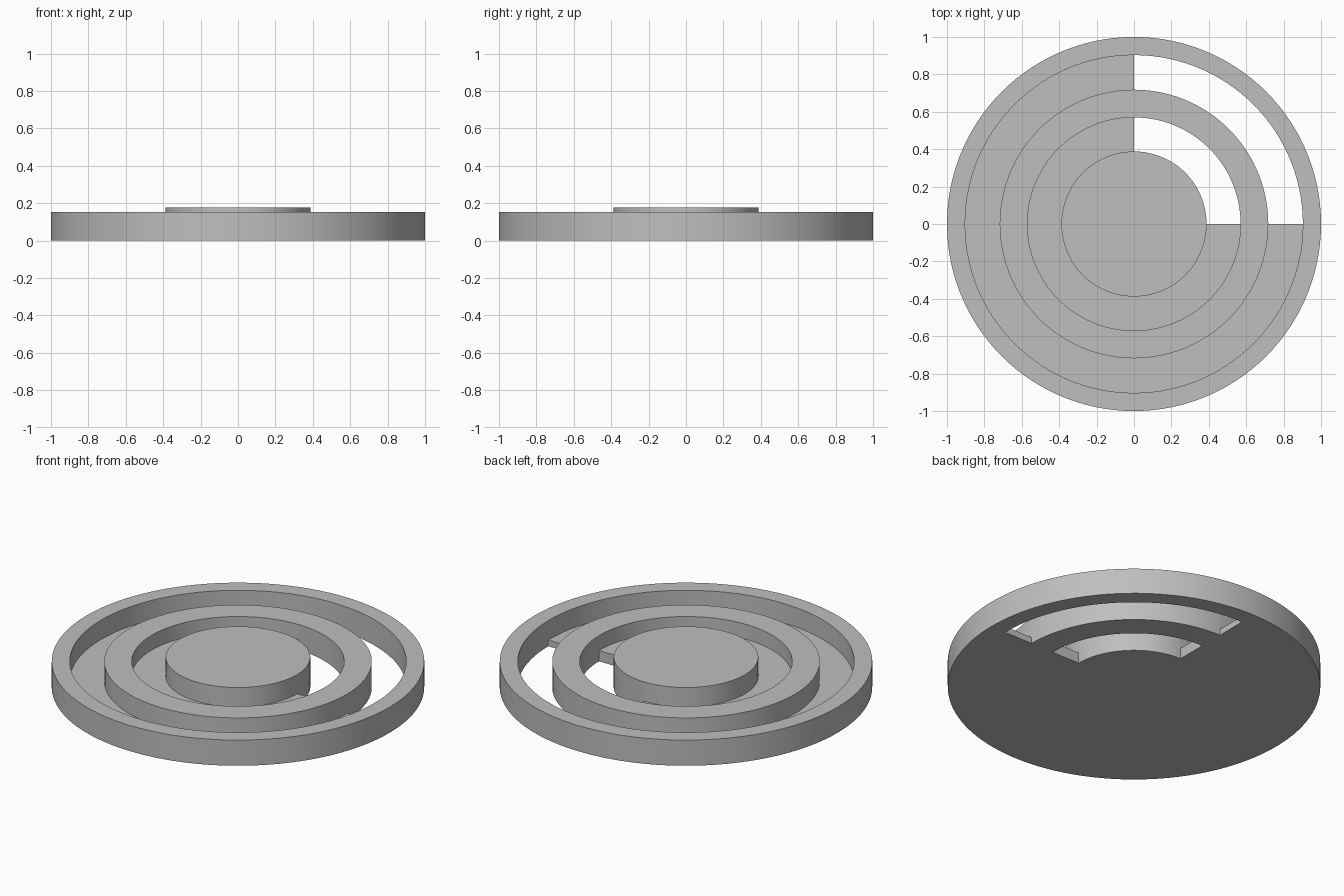
import bpy
import bmesh
from math import pi
from mathutils import Matrix, Vector

if "Cube" in bpy.data.objects:
    bpy.data.objects.remove(bpy.data.objects["Cube"])

# Radii of the hub, the two rings and the channels between them
HUB, MID_IN, MID_OUT, RIM_IN, RIM_OUT = 0.388, 0.57, 0.718, 0.903, 1.0
RIM_TOP, HUB_TOP = 0.152, 0.178
INNER_FLOOR, OUTER_FLOOR = 0.064, 0.037
STEPS = 30  # segments per quarter turn

grey = bpy.data.materials.new("plain grey")
grey.use_nodes = True
colour = (0.52, 0.52, 0.52, 1)
grey.diffuse_color = colour
grey.node_tree.nodes["Principled BSDF"].inputs["Base Color"].default_value = colour

bm = bmesh.new()


def sweep(points, start, quarters):
    """Turn an outline of (radius, height) points about the z axis."""
    turn = Matrix.Rotation(start, 3, "Z")
    verts = [bm.verts.new(turn @ Vector((r, 0, z))) for r, z in points]
    edges = [bm.edges.new(pair) for pair in zip(verts, verts[1:])]
    bmesh.ops.spin(bm, geom=verts + edges, axis=(0, 0, 1), cent=(0, 0, 0),
                   angle=quarters * pi / 2, steps=STEPS * quarters)


def box_outline(r0, r1, top):
    return [(r0, 0), (r1, 0), (r1, top), (r0, top), (r0, 0)]


# Three quarters with channel floors
sweep([(0, 0), (HUB, 0), (MID_IN, 0), (MID_OUT, 0), (RIM_IN, 0), (RIM_OUT, 0),
       (RIM_OUT, RIM_TOP), (RIM_IN, RIM_TOP), (RIM_IN, OUTER_FLOOR),
       (MID_OUT, OUTER_FLOOR), (MID_OUT, RIM_TOP), (MID_IN, RIM_TOP),
       (MID_IN, INNER_FLOOR), (HUB, INNER_FLOOR), (HUB, HUB_TOP), (0, HUB_TOP)],
      pi / 2, 3)

# Open quarter: only the hub and rings continue
sweep([(0, 0), (HUB, 0), (HUB, HUB_TOP), (0, HUB_TOP)], 0, 1)
sweep(box_outline(MID_IN, MID_OUT, RIM_TOP), 0, 1)
sweep(box_outline(RIM_IN, RIM_OUT, RIM_TOP), 0, 1)

# Cut ends of the channel floors
for r0, r1, top in ((HUB, MID_IN, INNER_FLOOR), (MID_OUT, RIM_IN, OUTER_FLOOR)):
    for angle in (0, pi / 2):
        turn = Matrix.Rotation(angle, 3, "Z")
        bm.faces.new([bm.verts.new(turn @ Vector((r, 0, z)))
                      for r, z in box_outline(r0, r1, top)[:4]])

bmesh.ops.remove_doubles(bm, verts=bm.verts, dist=0.0005)
bmesh.ops.recalc_face_normals(bm, faces=bm.faces)

mesh = bpy.data.meshes.new("ringed_disc")
bm.to_mesh(mesh)
bm.free()
mesh.materials.append(grey)
disc = bpy.data.objects.new("ringed_disc", mesh)
bpy.context.collection.objects.link(disc)

# Smooth walls with crisp rims
bpy.ops.object.select_all(action="DESELECT")
disc.select_set(True)
bpy.context.view_layer.objects.active = disc
bpy.ops.object.shade_smooth_by_angle(angle=pi / 6)
